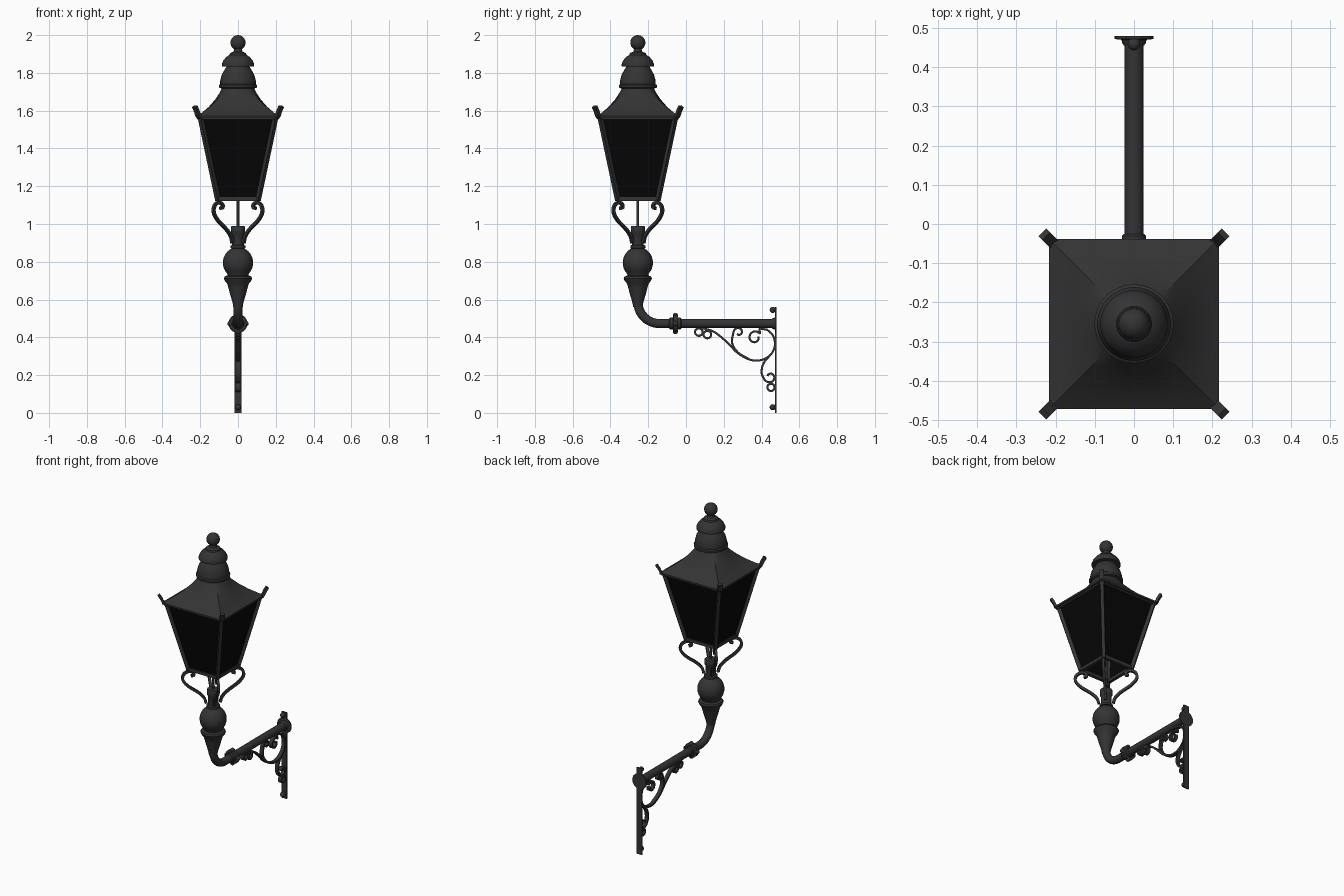
import bpy, bmesh
from math import sin, cos, pi, radians, sqrt
from mathutils import Vector, Matrix

cube = bpy.data.objects.get("Cube")
if cube:
    bpy.data.objects.remove(cube)

LAMP_Y = -0.255
PIPE_Z = 0.473
AXIS = Matrix.Translation((0, LAMP_Y, 0))


def material(name, value, rough):
    m = bpy.data.materials.new(name)
    m.use_nodes = True
    colour = (value, value, value, 1)
    m.diffuse_color = colour
    node = m.node_tree.nodes["Principled BSDF"]
    node.inputs["Base Color"].default_value = colour
    node.inputs["Roughness"].default_value = rough
    return m


IRON = material("dark_iron", 0.034, 0.6)
GLASS = material("black_glass", 0.002, 0.5)


def finish(name, bm, mat=IRON, matrix=Matrix(), smooth=True):
    bmesh.ops.recalc_face_normals(bm, faces=bm.faces)
    bm.transform(matrix)
    mesh = bpy.data.meshes.new(name)
    bm.to_mesh(mesh)
    bm.free()
    ob = bpy.data.objects.new(name, mesh)
    bpy.context.collection.objects.link(ob)
    mesh.materials.append(mat)
    if smooth:
        bpy.ops.object.select_all(action='DESELECT')
        ob.select_set(True)
        bpy.context.view_layer.objects.active = ob
        bpy.ops.object.shade_smooth_by_angle(angle=radians(40))
    return ob


def loft(bm, rings, closed_ends=True):
    """Skin a list of equal-sized point rings."""
    vs = [[bm.verts.new(p) for p in ring] for ring in rings]
    n = len(vs[0])
    for a, b in zip(vs, vs[1:]):
        for i in range(n):
            j = (i + 1) % n
            bm.faces.new((a[i], a[j], b[j], b[i]))
    if closed_ends:
        bm.faces.new(vs[0])
        bm.faces.new(vs[-1])


def lathe(name, profile, matrix=AXIS, segs=32):
    bm = bmesh.new()
    loft(bm, [[(r * cos(2 * pi * i / segs), r * sin(2 * pi * i / segs), z)
               for i in range(segs)] for r, z in profile])
    return finish(name, bm, matrix=matrix)


def ball(name, centre, r):
    bm = bmesh.new()
    bmesh.ops.create_uvsphere(bm, u_segments=24, v_segments=14, radius=r)
    return finish(name, bm, matrix=Matrix.Translation(centre))


def smooth_path(pts, steps=5):
    """Catmull-Rom curve through 2D points."""
    p = [Vector(q) for q in pts]
    p = [2 * p[0] - p[1]] + p + [2 * p[-1] - p[-2]]
    out = []
    for a, b, c, d in zip(p, p[1:], p[2:], p[3:]):
        for k in range(steps):
            t = k / steps
            out.append(0.5 * (2 * b + (c - a) * t + (2 * a - 5 * b + 4 * c - d) * t ** 2
                              + (3 * b - a - 3 * c + d) * t ** 3))
    return out + [p[-2]]


def strip(name, pts, thick, width, matrix):
    """Flat iron strip following a path in the local XZ plane."""
    path = smooth_path(pts)
    rings = []
    for i, q in enumerate(path):
        t = (path[min(i + 1, len(path) - 1)] - path[max(i - 1, 0)]).normalized()
        n = Vector((-t.y, t.x)) * thick / 2
        rings.append([(q.x + s * n.x, w * width / 2, q.y + s * n.y)
                      for s, w in ((1, 1), (1, -1), (-1, -1), (-1, 1))])
    bm = bmesh.new()
    loft(bm, rings)
    return finish(name, bm, matrix=matrix)


def bar(name, a, b, w):
    a, b = Vector(a), Vector(b)
    d = b - a
    bm = bmesh.new()
    bmesh.ops.create_cube(bm, size=1)
    m = (AXIS @ Matrix.Translation((a + b) / 2) @ d.to_track_quat('Z', 'Y').to_matrix().to_4x4()
         @ Matrix.Diagonal((w, w, d.length, 1)))
    return finish(name, bm, matrix=m, smooth=False)


def arc(cy, cz, r, start, end, r_end=None, n=10):
    """Arc or spiral points, angles in degrees."""
    r_end = r if r_end is None else r_end
    return [(cy + (r + (r_end - r) * k / n) * cos(radians(start + (end - start) * k / n)),
             cz + (r + (r_end - r) * k / n) * sin(radians(start + (end - start) * k / n)))
            for k in range(n + 1)]


# Chimney cap: two stacked domes and a ball finial
lathe("lower_dome", [(0.08, 1.715), (0.1, 1.722), (0.101, 1.735), (0.094, 1.74), (0.094, 1.76),
                     (0.086, 1.79), (0.072, 1.815), (0.06, 1.835), (0.06, 1.85)])
lathe("upper_dome", [(0.05, 1.832), (0.085, 1.835), (0.086, 1.845), (0.078, 1.865), (0.062, 1.885),
                     (0.045, 1.895), (0.042, 1.905), (0.024, 1.912), (0.018, 1.935)])
ball("finial_ball", (0, LAMP_Y, 1.96), 0.04)

# Roof sweeping from a round neck to a square eave
SEGS = 32


def roof_ring(half, z, square):
    ring = []
    for i in range(SEGS):
        c, s = cos(2 * pi * i / SEGS), sin(2 * pi * i / SEGS)
        r = half * (1 - square + square / max(abs(c), abs(s)))
        ring.append((r * c, r * s, z))
    return ring


bm = bmesh.new()
loft(bm, [roof_ring(*v) for v in ((0.08, 1.728, 0), (0.097, 1.695, 0.3), (0.122, 1.658, 0.65),
                                  (0.155, 1.62, 0.9), (0.19, 1.59, 1), (0.217, 1.573, 1),
                                  (0.217, 1.562, 1))])
finish("roof", bm, matrix=AXIS)

# Glazed body, open underneath
TOP, BOTTOM = (0.196, 1.562), (0.106, 1.13)
bm = bmesh.new()
loft(bm, [[(x * h, y * h, z) for x, y in ((1, 1), (-1, 1), (-1, -1), (1, -1))]
          for h, z in (TOP, BOTTOM)], closed_ends=False)
finish("glass_panes", bm, GLASS, AXIS, smooth=False)

# Lantern frame bars
CORNERS = ((1, 1), (-1, 1), (-1, -1), (1, -1))
for k, (x, y) in enumerate(CORNERS):
    u, v = CORNERS[(k + 1) % 4]
    bar("corner_bar", (x * 0.199, y * 0.199, 1.565), (x * 0.106, y * 0.106, 1.125), 0.021)
    for label, h, z, w in (("top_rail", 0.2, 1.56, 0.014), ("bottom_rail", 0.105, 1.132, 0.02)):
        bar(label, (x * h, y * h, z), (u * h, v * h, z), w)

# Corner horns and scrolled support arms on the diagonals
D = sqrt(2)
HORN = [(0.196, 1.555), (0.211, 1.575), (0.218, 1.597), (0.229, 1.622)]
ARM = [(0.03, 0.9), (0.038, 0.935), (0.062, 0.972), (0.105, 1.017), (0.128, 1.06), (0.124, 1.097),
       (0.103, 1.114), (0.084, 1.105), (0.082, 1.088), (0.094, 1.083)]
for k in range(4):
    m = AXIS @ Matrix.Rotation(radians(45 + 90 * k), 4, 'Z')
    strip("corner_horn", [(x * D, z) for x, z in HORN], 0.016, 0.028, m)
    strip("support_arm", [(x * D, z) for x, z in ARM], 0.016, 0.016, m)

# Supply rod and burner
lathe("supply_rod", [(0.007, 0.95), (0.007, 1.2)], segs=12)
lathe("burner", [(0.01, 1.19), (0.025, 1.2), (0.025, 1.22), (0.01, 1.23)], segs=16)

# Column: socket, globe and flared neck
globe = [(0.08 * sin(a), 0.795 + 0.083 * cos(a)) for a in [radians(24 + 11 * i) for i in range(11)]]
lathe("column", [(0.034, 0.99), (0.037, 0.985), (0.037, 0.955), (0.031, 0.945), (0.031, 0.89),
                 (0.04, 0.885), (0.04, 0.872)] + globe +
      [(0.055, 0.728), (0.07, 0.722), (0.075, 0.712), (0.07, 0.7), (0.058, 0.685), (0.05, 0.66),
       (0.044, 0.635), (0.035, 0.605), (0.028, 0.58), (0.025, 0.56)])

# Bent pipe running back to the wall
R = 0.115
path = [(LAMP_Y, 0.65)] + arc(LAMP_Y + R, PIPE_Z + R, R, 180, 270, n=14) + [(0.475, PIPE_Z)]
rings = []
for i, (y, z) in enumerate(path):
    a = radians(min(max(i - 1, 0), 14) * 90 / 14)
    out = Vector((0, -cos(a), -sin(a)))
    rings.append([Vector((0, y, z)) + 0.024 * (cos(t) * out + Vector((sin(t), 0, 0)))
                  for t in [2 * pi * j / 20 for j in range(20)]])
bm = bmesh.new()
loft(bm, rings)
finish("bent_pipe", bm)

# Pipe collar with knobs, and wall flange
ALONG = Matrix.Translation((0, 0, PIPE_Z)) @ Matrix.Rotation(radians(-90), 4, 'X')
lathe("pipe_collar", [(0.026, -0.09), (0.031, -0.085), (0.031, -0.068), (0.046, -0.066),
                      (0.046, -0.046), (0.031, -0.044), (0.031, -0.03), (0.026, -0.025)], ALONG, 24)
for k in range(4):
    a = k * pi / 2
    ball("collar_knob", (0.042 * sin(a), -0.056, PIPE_Z + 0.042 * cos(a)), 0.014)
lathe("wall_flange", [(0.026, 0.455), (0.03, 0.462), (0.032, 0.47), (0.05, 0.472), (0.05, 0.48)],
      ALONG, 24)

# Wall plate and bolts
bm = bmesh.new()
bmesh.ops.create_cube(bm, size=1)
finish("wall_plate", bm, matrix=Matrix.Translation((0, 0.476, 0.28))
       @ Matrix.Diagonal((0.038, 0.008, 0.56, 1)), smooth=False)
for z in (0.03, 0.545):
    ball("wall_bolt", (0, 0.459, z), 0.016)

# Scrollwork bracket under the pipe
SIDE = Matrix.Rotation(radians(90), 4, 'Z')
scrolls = {
    "main_scroll": [(0.085, 0.45), (0.15, 0.428), (0.215, 0.376), (0.275, 0.316), (0.34, 0.281),
                    (0.4, 0.28), (0.45, 0.31), (0.471, 0.36), (0.46, 0.41), (0.43, 0.44)],
    "inner_scroll": [(0.34, 0.281), (0.275, 0.32), (0.244, 0.37), (0.25, 0.42)]
    + arc(0.278, 0.427, 0.026, 170, -130, 0.012),
    "centre_scroll": [(0.43, 0.44), (0.39, 0.445)] + arc(0.365, 0.398, 0.036, 40, 380, 0.018),
    "lower_scroll": [(0.45, 0.31), (0.412, 0.265), (0.4, 0.215), (0.415, 0.177)]
    + arc(0.445, 0.19, 0.029, 240, 520, 0.014),
    "front_ring": arc(0.068, 0.428, 0.02, 80, 440),
    "second_ring": arc(0.113, 0.415, 0.02, 80, 440),
    "bottom_ring": arc(0.45, 0.135, 0.019, 0, 360),
}
for label, pts in scrolls.items():
    strip(label, pts, 0.011, 0.024, SIDE)
